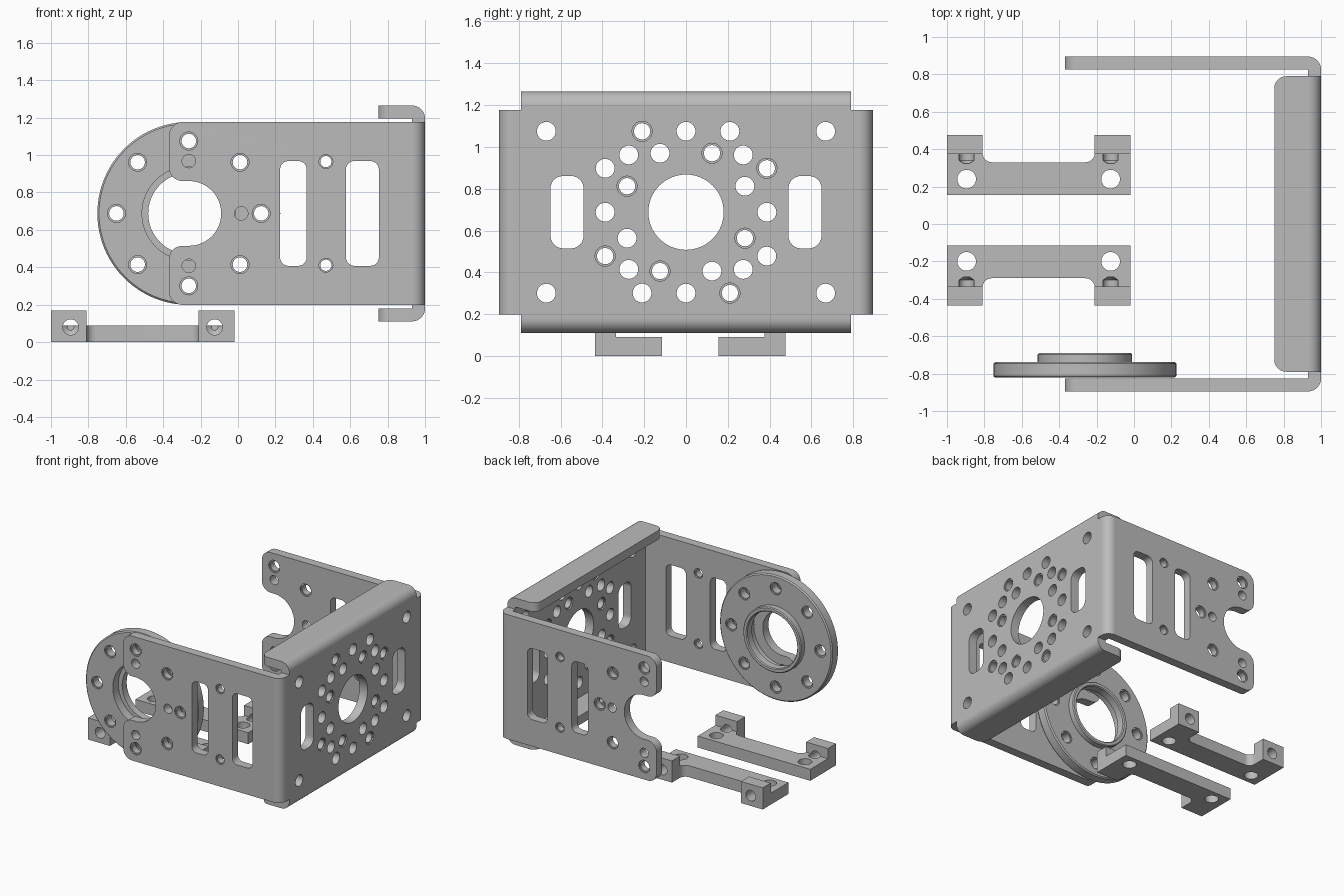
import bpy, bmesh, math
from mathutils import Matrix, Vector

if "Cube" in bpy.data.objects:
    bpy.data.objects.remove(bpy.data.objects["Cube"], do_unlink=True)

metal = bpy.data.materials.new("grey_metal")
metal.use_nodes = True
GREY = (0.5, 0.5, 0.5, 1)
metal.diffuse_color = GREY
for node in metal.node_tree.nodes:
    if node.type == 'BSDF_PRINCIPLED':
        node.inputs["Base Color"].default_value = GREY

T = 0.07                 # sheet thickness
MID = 0.688              # height of the bracket centre
HUB = -0.263             # x of the flange ring axis
BEND_X, ARM_IN, LIP_IN = 0.93, 0.825, 0.507
ARM_H = 0.489
PLANES = {
    "xy": Matrix.Identity(4),
    "xz": Matrix(((1, 0, 0, 0), (0, 0, -1, 0), (0, 1, 0, 0), (0, 0, 0, 1))),
    "yz": Matrix(((0, 0, 1, 0), (1, 0, 0, 0), (0, 1, 0, 0), (0, 0, 0, 1))),
}
parts = []


def finish(name, bm):
    """Clean a bmesh and turn it into a named object."""
    bmesh.ops.remove_doubles(bm, verts=bm.verts, dist=1e-5)
    bmesh.ops.recalc_face_normals(bm, faces=bm.faces)
    mesh = bpy.data.meshes.new(name)
    bm.to_mesh(mesh)
    bm.free()
    mesh.materials.clear()
    mesh.materials.append(metal)
    obj = bpy.data.objects.new(name, mesh)
    bpy.context.collection.objects.link(obj)
    parts.append(obj)
    return obj


def evaluated_mesh(obj):
    graph = bpy.context.evaluated_depsgraph_get()
    return bpy.data.meshes.new_from_object(obj.evaluated_get(graph))


def rounded(points, steps=12):
    """Polygon whose corners (a, b, radius) are rounded."""
    loop = []
    for i, corner in enumerate(points):
        p = Vector(corner[:2])
        r = corner[2] if len(corner) > 2 else 0
        if not r:
            loop.append(p)
            continue
        u = (Vector(points[i - 1][:2]) - p).normalized()
        v = (Vector(points[(i + 1) % len(points)][:2]) - p).normalized()
        half = math.acos(max(-1, min(1, u.dot(v)))) / 2
        c = p + (u + v).normalized() * r / math.sin(half)
        a, b = [p + w * r / math.tan(half) - c for w in (u, v)]
        start = math.atan2(a.y, a.x)
        turn = math.atan2(a.x * b.y - a.y * b.x, a.dot(b))
        for k in range(steps + 1):
            ang = start + turn * k / steps
            loop.append(c + Vector((math.cos(ang), math.sin(ang))) * r)
    return loop


def circle(a, b, r, n=32):
    return [Vector((a + r * math.cos(2 * math.pi * k / n),
                    b + r * math.sin(2 * math.pi * k / n))) for k in range(n)]


def slot(a0, a1, b0, b1, r=0.045):
    return rounded([(a0, b0, r), (a1, b0, r), (a1, b1, r), (a0, b1, r)])


def plate(name, plane, loops, centre, thick):
    """Flat sheet from an outline and its holes, extruded about a centre."""
    curve = bpy.data.curves.new(name, 'CURVE')
    curve.dimensions = '2D'
    curve.fill_mode = 'BOTH'
    curve.extrude = thick / 2
    for loop in loops:
        spline = curve.splines.new('POLY')
        spline.points.add(len(loop) - 1)
        for point, co in zip(spline.points, loop):
            point.co = (co.x, co.y, 0, 1)
        spline.use_cyclic_u = True
    temp = bpy.data.objects.new("temp", curve)
    bpy.context.collection.objects.link(temp)
    mesh = evaluated_mesh(temp)
    bpy.data.objects.remove(temp)
    bpy.data.curves.remove(curve)
    bm = bmesh.new()
    bm.from_mesh(mesh)
    bpy.data.meshes.remove(mesh)
    sign = -1 if plane == "xz" else 1
    bm.transform(PLANES[plane] @ Matrix.Translation((0, 0, sign * centre)))
    return finish(name, bm)


def collars(name, plane, holes, centre, thick):
    """Recessed rims that narrow the stepped holes."""
    loops = []
    for a, b, r in holes:
        loops += [circle(a, b, r + 0.002), circle(a, b, r * 0.81)]
    plate(name, plane, loops, centre, thick - 0.02)


def lathe(name, profile, x, z, n=64):
    """Closed (radius, y) profile turned about an axis along y."""
    bm = bmesh.new()
    rings = []
    for k in range(n):
        c, s = math.cos(2 * math.pi * k / n), math.sin(2 * math.pi * k / n)
        rings.append([bm.verts.new((x + r * c, y, z + r * s)) for r, y in profile])
    m = len(profile)
    for k in range(n):
        one, two = rings[k], rings[(k + 1) % n]
        for j in range(m):
            bm.faces.new((one[j], one[(j + 1) % m], two[(j + 1) % m], two[j]))
    return finish(name, bm)


def polar(a, b, radius, degrees):
    t = math.radians(degrees)
    return a + radius * math.cos(t), b + radius * math.sin(t)


# Base plate with its hole pattern
w, n, h = ARM_IN, 0.79, ARM_H
outline = [(-w, -h), (-n, -h), (-n, -LIP_IN), (n, -LIP_IN), (n, -h), (w, -h),
           (w, h), (n, h), (n, LIP_IN), (-n, LIP_IN), (-n, h), (-w, h)]
outline = rounded([(a, b + MID) for a, b in outline])
plain = [(a, MID + b, 0.045) for a in (-0.668, 0.668) for b in (-0.387, 0.387)]
plain += [(*polar(0, MID, 0.387, 45 * k), 0.045) for k in range(8)]
stepped = []
for k in range(4):
    for radius, angle, target in ((0.44, 28.5, stepped), (0.44, 61.5, plain),
                                  (0.308, 66.2, stepped), (0.308, 23.8, plain)):
        target.append((*polar(0, MID, radius, angle + 90 * k), 0.048 if target is stepped else 0.045))
loops = [outline, circle(0, MID, 0.18, 64)]
loops += [circle(*hole) for hole in plain + stepped]
loops += [slot(min(s * 0.49, s * 0.648), max(s * 0.49, s * 0.648), MID - 0.173, MID + 0.173, 0.06)
          for s in (-1, 1)]
plate("base_plate", "yz", loops, BEND_X + T / 2, T)
collars("base_hole_rims", "yz", stepped, BEND_X + T / 2, T)

# Side arms with open-ended cutout, and their bends
R = 0.172
arm_outline = rounded([(-0.37, MID - h, 0.075), (BEND_X, MID - h), (BEND_X, MID + h),
                       (-0.37, MID + h, 0.075), (-0.37, MID + 0.173, 0.075),
                       (-0.09, MID + 0.173, R), (-0.09, MID - 0.173, R),
                       (-0.37, MID - 0.173, 0.075)], 16)
arm_stepped = [(*polar(HUB, MID, 0.387, 45 * k), 0.048) for k in range(-2, 3)]
arm_stepped += [(0.47, MID + s * 0.277, 0.037) for s in (-1, 1)]
arm_plain = [(*polar(HUB, MID, 0.28, 90 * k), 0.036) for k in range(-1, 2)]
arm_loops = [arm_outline] + [circle(*hole) for hole in arm_stepped + arm_plain]
arm_loops += [slot(a, b, MID - 0.28, MID + 0.28) for a, b in ((0.225, 0.367), (0.577, 0.753))]


def bend(across):
    """Quarter-round section joining the base to a folded side."""
    s = math.copysign(1, across[1])
    off, inner = across
    end = off + inner + s * T
    return rounded([(BEND_X, off + inner), (BEND_X + T, off + inner),
                    (BEND_X + T, end, T * 0.99), (BEND_X, end)])


for side, s in (("right", -1), ("left", 1)):
    y = s * (ARM_IN + T / 2)
    plate(side + "_arm", "xz", arm_loops, y, T)
    collars(side + "_arm_hole_rims", "xz", arm_stepped, y, T)
    plate(side + "_arm_bend", "xy", [bend((0, s * ARM_IN))], MID, 2 * ARM_H)

# Top and bottom lips
lip = rounded([(0.75, -n, 0.065), (BEND_X, -n), (BEND_X, n), (0.75, n, 0.065)])
for side, s in (("bottom", -1), ("top", 1)):
    plate(side + "_lip", "xy", [lip], MID + s * (LIP_IN + T / 2), T)
    plate(side + "_lip_bend", "xz", [bend((MID, s * LIP_IN))], 0, 2 * n)

# Round mounting flange with chamfered rim and raised boss
Y0, Y1 = -0.822, -0.738
ring_holes = [(*polar(HUB, MID, 0.387, 45 * k), 0.048) for k in range(8)]
plate("flange_disc", "xz", [circle(HUB, MID, 0.475, 96), circle(HUB, MID, 0.25, 64)]
      + [circle(*hole) for hole in ring_holes], (Y0 + Y1) / 2, Y1 - Y0)
collars("flange_hole_rims", "xz", ring_holes, (Y0 + Y1) / 2, Y1 - Y0)
lathe("flange_rim", [(0.475, Y0), (0.48, Y0), (0.489, Y0 + 0.009), (0.489, Y1 - 0.009),
                     (0.48, Y1), (0.475, Y1)], HUB, MID, 96)
lathe("flange_boss", [(0.217, Y1 - 0.015), (0.252, Y1 - 0.015), (0.252, -0.697),
                      (0.245, -0.69), (0.224, -0.69), (0.217, -0.697)], HUB, MID)

# Pair of small mounting clips with drilled ears
FOOT, TOP = 0.09, 0.17
for side, s, inner in (("front", -1, 0.115), ("back", 1, 0.155)):
    def y(u):
        return s * (inner + u)

    foot = [(-1, 0), (-0.02, 0), (-0.02, 0.32), (-0.21, 0.32), (-0.21, 0.175, 0.05),
            (-0.81, 0.175, 0.05), (-0.81, 0.32), (-1, 0.32)]
    foot = rounded([(p[0], y(p[1]), *p[2:]) for p in foot])
    centres = (-0.895, -0.125)
    solids = [plate(side + "_clip_foot", "xy", [foot] + [circle(x, y(0.085), 0.05) for x in centres],
                    FOOT / 2, FOOT)]
    for label, a, b in (("right", -1, -0.81), ("left", -0.21, -0.02)):
        ear = rounded([(a, FOOT), (b, FOOT), (b, TOP), (a, TOP)])
        solids.append(plate(f"{side}_clip_{label}_ear", "xz", [ear], y(0.27), 0.1))
    for x in centres:
        drill = lathe("drill_cutter", [(0, y(0.36)), (0.042, y(0.36)), (0.042, y(0.185)),
                                       (0.018, y(0.168)), (0, y(0.168))], x, 0.08, 32)
        parts.remove(drill)
        for solid in solids:
            mod = solid.modifiers.new("drill", 'BOOLEAN')
            mod.operation, mod.solver, mod.object = 'DIFFERENCE', 'EXACT', drill
            solid.data = evaluated_mesh(solid)
            solid.modifiers.clear()
        bpy.data.objects.remove(drill)

# Smooth the round walls, keep edges crisp
bpy.ops.object.select_all(action='DESELECT')
for obj in parts:
    obj.select_set(True)
bpy.context.view_layer.objects.active = parts[0]
bpy.ops.object.shade_smooth_by_angle(angle=math.radians(30))
